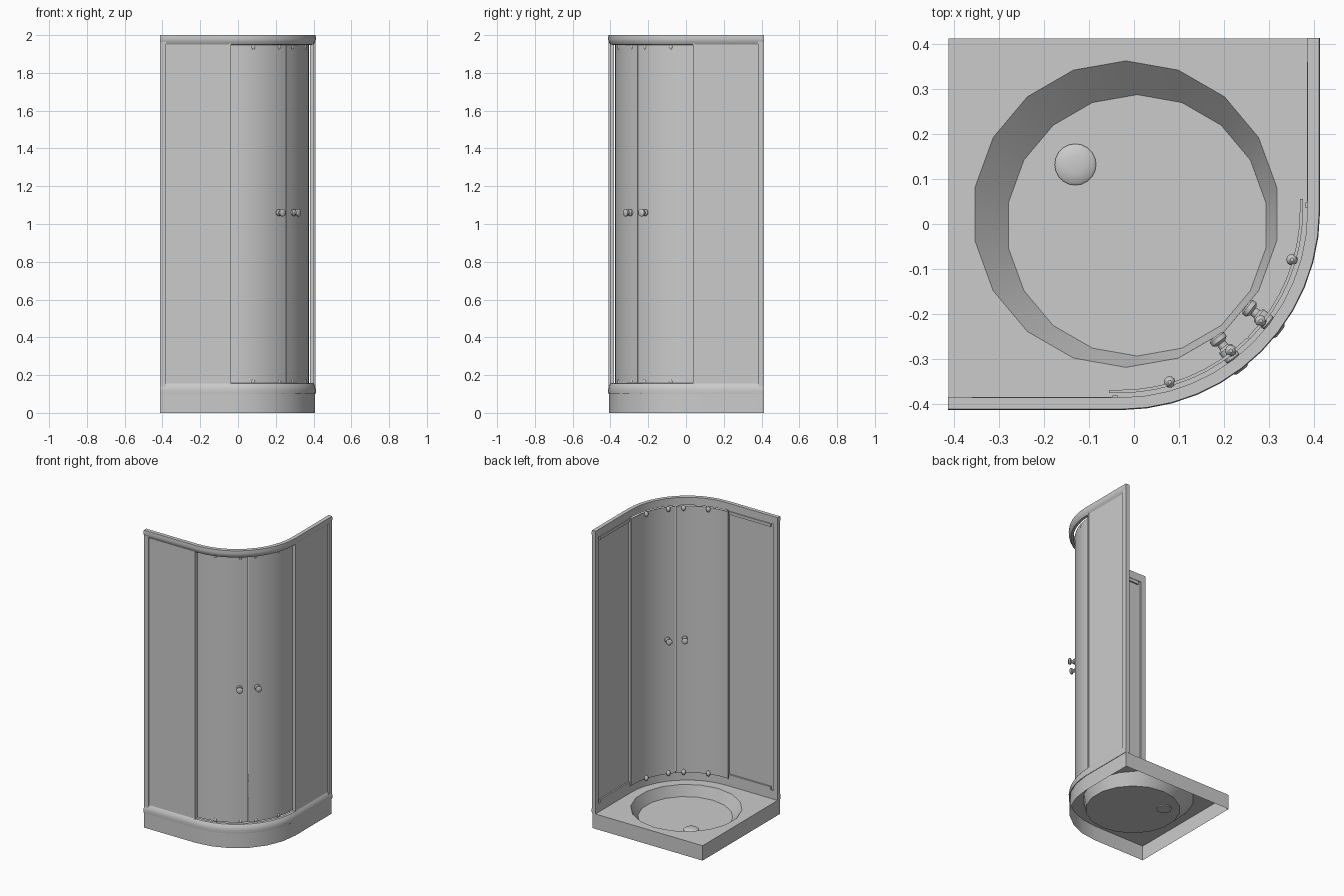
import bpy, bmesh, math
from mathutils import Vector, Matrix

if "Cube" in bpy.data.objects:
    bpy.data.objects.remove(bpy.data.objects["Cube"])

C = Vector((-0.03, 0.03))      # centre of the curved front
E = 0.413                      # half width of the cabin


def finish(name, bm, angle=35, fix=True):
    if fix:
        bmesh.ops.recalc_face_normals(bm, faces=bm.faces)
    me = bpy.data.meshes.new(name)
    bm.to_mesh(me)
    bm.free()
    ob = bpy.data.objects.new(name, me)
    bpy.context.collection.objects.link(ob)
    bpy.ops.object.select_all(action='DESELECT')
    ob.select_set(True)
    bpy.context.view_layer.objects.active = ob
    bpy.ops.object.shade_smooth_by_angle(angle=math.radians(angle))
    return ob


def path(d, n, a0=-90, a1=0, start=None, end=None):
    """Front line at distance d: straight run, arc, straight run."""
    pts = [Vector((start, -d))] if start is not None else []
    for i in range(n + 1):
        a = math.radians(a0 + (a1 - a0) * i / n)
        pts.append(C + (d + C.y) * Vector((math.cos(a), math.sin(a))))
    if end is not None:
        pts.append(Vector((d, end)))
    return pts


def sweep(name, profile, **kw):
    """Closed (distance, z) profile carried along the front line."""
    bm = bmesh.new()
    loops = [[bm.verts.new((p.x, p.y, z)) for p in path(d, **kw)] for d, z in profile]
    k = len(loops)
    for a, b in zip(loops, loops[1:] + loops[:1]):
        for i in range(len(a) - 1):
            bm.faces.new((a[i], a[i + 1], b[i + 1], b[i]))
    for end in (0, -1):
        bm.faces.new([loops[j][end] for j in range(k)])
    return finish(name, bm)


def box_pair(name, x, y, z):
    """Box on the front side plus its reflection across the diagonal."""
    for side, (xr, yr) in (("front", (x, y)),
                           ("side", ((-y[1], -y[0]), (-x[1], -x[0])))):
        bm = bmesh.new()
        bmesh.ops.create_cube(bm, size=1)
        for v in bm.verts:
            v.co = [r[0] + (r[1] - r[0]) * (c + 0.5) for r, c in zip((xr, yr, z), v.co)]
        finish(side + "_" + name, bm)


def lathe(name, profile, matrix, n=14):
    """(radius, height) profile turned around local z."""
    bm = bmesh.new()
    rings = [[bm.verts.new((r * math.cos(2 * math.pi * i / n),
                            r * math.sin(2 * math.pi * i / n), h)) for i in range(n)]
             for r, h in profile]
    for a, b in zip(rings, rings[1:]):
        for i in range(n):
            j = (i + 1) % n
            bm.faces.new((a[i], a[j], b[j], b[i]))
    bm.faces.new(rings[0])
    bm.faces.new(rings[-1])
    bm.transform(matrix)
    return finish(name, bm)


# shower tray: open underneath, with an offset round bowl
bm = bmesh.new()
outline = path(0.408, 6, start=-0.412, end=0.412) + [Vector((-0.412, 0.412))]


def ring(points, z):
    return [bm.verts.new((p.x, p.y, z)) for p in points]


def wall(a, b):
    for i in range(len(a)):
        j = (i + 1) % len(a)
        bm.faces.new((a[i], a[j], b[j], b[i]))


def circle(cx, cy, r, n=18):
    return [Vector((cx + r * math.cos(2 * math.pi * (i + .5) / n),
                    cy + r * math.sin(2 * math.pi * (i + .5) / n))) for i in range(n)]


foot, rim = ring(outline, 0), ring(outline, 0.1)
bowl_top = ring(circle(-0.018, 0.022, 0.34), 0.1)
bowl_floor = ring(circle(0.007, -0.003, 0.29), 0.025)
wall(foot, rim)
wall(bowl_floor, bowl_top)
for f in list(bm.faces)[len(outline):]:
    f.normal_flip()
bm.faces.new(bowl_floor)
edges = [bm.edges.get((l[i], l[i - 1])) for l in (rim, bowl_top) for i in range(len(l))]
filled = bmesh.ops.triangle_fill(bm, edges=edges, use_beauty=True)
for f in filled["geom"]:
    if isinstance(f, bmesh.types.BMFace):
        f.normal_update()
        if f.normal.z < 0:
            f.normal_flip()
finish("shower_tray", bm, 25, fix=False)

# drain cover
lathe("drain", [(0.046, 0.018), (0.046, 0.029), (0.04, 0.034), (0.02, 0.037), (0.006, 0.038)],
      Matrix.Translation((-0.13, 0.132, 0)), 20)

# bottom and top rails
run = dict(n=12, start=-E, end=E)
sweep("bottom_rail", [(0.385, 0.1), (0.411, 0.1), (0.413, 0.12), (0.41, 0.14),
                      (0.4, 0.156), (0.385, 0.158)], **run)
sweep("top_rail", [(0.385, 2.0), (0.411, 2.0), (0.413, 1.98), (0.41, 1.965),
                   (0.4, 1.95), (0.385, 1.948)], **run)

# wall posts, fixed panels, their strips and the posts beside the doors
box_pair("wall_post", (-E, -0.38), (-0.41, -0.384), (0.1, 2.0))
box_pair("fixed_panel", (-0.385, -0.04), (-0.4, -0.394), (0.15, 1.955))
box_pair("door_post", (-0.048, -0.036), (-0.403, -0.38), (0.15, 1.955))
box_pair("lower_strip", (-0.36, -0.05), (-0.394, -0.384), (0.158, 0.178))
box_pair("upper_strip", (-0.36, -0.05), (-0.394, -0.384), (1.925, 1.945))

# curved sliding doors
door = [(0.368, 0.158), (0.375, 0.158), (0.375, 1.95), (0.368, 1.95)]
sweep("left_door", door, n=8, a0=-90, a1=-45.2, start=-0.055)
sweep("right_door", door, n=8, a0=-44.8, a1=0, end=0.055)

# door knobs inside and outside, and the door rollers
knob = [(0.014, 0.35), (0.02, 0.354), (0.02, 0.364), (0.011, 0.37), (0.011, 0.38),
        (0.018, 0.386), (0.018, 0.394), (0.018, 0.412), (0.011, 0.418), (0.011, 0.426),
        (0.02, 0.432), (0.02, 0.442), (0.014, 0.446)]
roller = [(0.004, -0.018), (0.01, -0.013), (0.013, -0.003), (0.013, 0.003),
          (0.01, 0.013), (0.004, 0.018)]


def radial(deg, dist, z):
    a = math.radians(deg)
    return Matrix.Translation((C.x + dist * math.cos(a), C.y + dist * math.sin(a), z))


for side, s in (("right", 1), ("left", -1)):
    a = -45 + s * 7.8
    turn = Matrix.Rotation(math.radians(a), 4, 'Z') @ Matrix.Rotation(math.pi / 2, 4, 'Y')
    lathe(side + "_knob", knob, radial(a, 0, 1.06) @ turn)
    for offset in (6.8, 29):
        for level, z in (("lower", 0.163), ("upper", 1.938)):
            lathe(f"{side}_{level}_roller", roller, radial(-45 + s * offset, 0.396, z), 10)
